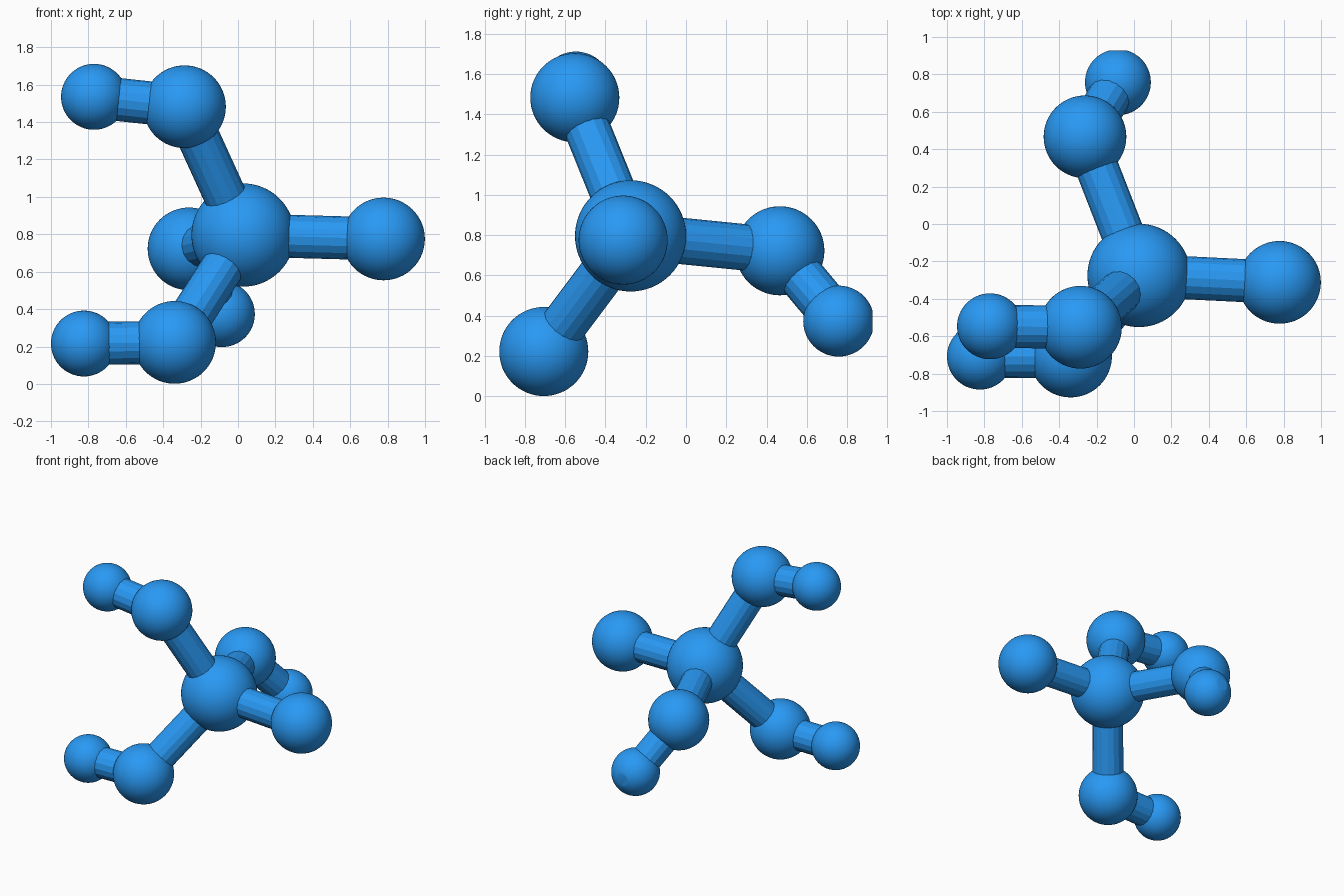
import bpy, bmesh
from mathutils import Vector
from math import radians

if "Cube" in bpy.data.objects:
    bpy.data.objects.remove(bpy.data.objects["Cube"])

blue = bpy.data.materials.new("blue")
blue.diffuse_color = (0.022, 0.32, 0.91, 1)
blue.use_nodes = True
blue.node_tree.nodes["Principled BSDF"].inputs["Base Color"].default_value = blue.diffuse_color

R_CORE, R_MID, R_TIP, R_ROD = 0.276, 0.221, 0.176, 0.115


def finish(bm, name, angle=None):
    mesh = bpy.data.meshes.new(name)
    bm.to_mesh(mesh)
    bm.free()
    mesh.materials.append(blue)
    ob = bpy.data.objects.new(name, mesh)
    bpy.context.collection.objects.link(ob)
    if angle:
        bpy.ops.object.select_all(action='DESELECT')
        ob.select_set(True)
        bpy.context.view_layer.objects.active = ob
        bpy.ops.object.shade_smooth_by_angle(angle=radians(angle))
    return ob


def ball(name, centre, radius, flat_y=None):
    bm = bmesh.new()
    bmesh.ops.create_uvsphere(bm, u_segments=64, v_segments=32, radius=radius)
    bmesh.ops.translate(bm, verts=bm.verts, vec=centre)
    if flat_y is not None:  # small flat foot sliced off the back
        bmesh.ops.bisect_plane(bm, geom=bm.verts[:] + bm.edges[:] + bm.faces[:],
                               plane_co=(0, flat_y, 0), plane_no=(0, 1, 0), clear_outer=True)
        bmesh.ops.holes_fill(bm, edges=[e for e in bm.edges if e.is_boundary])
    finish(bm, name, 15)


def rod(name, a, b):
    a, b = Vector(a), Vector(b)
    bm = bmesh.new()
    bmesh.ops.create_cone(bm, cap_ends=True, segments=16, radius1=R_ROD,
                          radius2=R_ROD, depth=(b - a).length)
    bmesh.ops.rotate(bm, verts=bm.verts, matrix=(b - a).to_track_quat('Z', 'Y').to_matrix())
    bmesh.ops.translate(bm, verts=bm.verts, vec=(a + b) / 2)
    finish(bm, name)


core = (0.027, -0.275, 0.796)
ball("central_ball", core, R_CORE)

# Arms: name, middle ball, tip ball (or none), flat cut on the tip
arms = [
    ("side", (0.778, -0.312, 0.775), None, None),
    ("upper", (-0.286, -0.552, 1.482), (-0.770, -0.547, 1.535), None),
    ("lower", (-0.339, -0.706, 0.222), (-0.824, -0.709, 0.216), None),
    ("back", (-0.262, 0.466, 0.722), (-0.086, 0.758, 0.373), 0.927),
]
for name, mid, tip, flat in arms:
    ball(name + "_ball", mid, R_MID)
    rod(name + "_inner_rod", core, mid)
    if tip:
        ball(name + "_tip_ball", tip, R_TIP, flat)
        rod(name + "_outer_rod", mid, tip)
